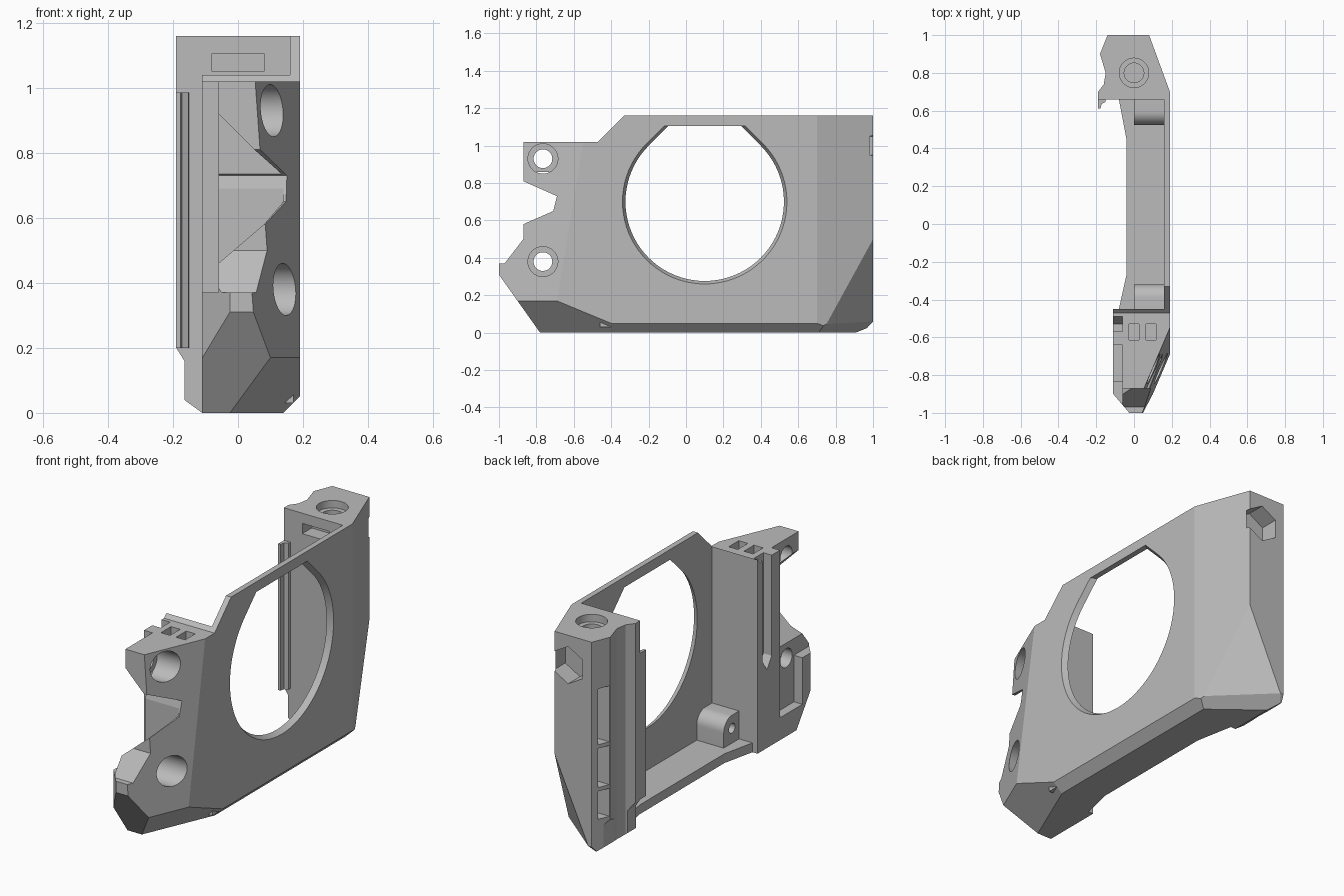
import bpy, bmesh, math
from mathutils import Vector

cube = bpy.data.objects.get("Cube")
if cube:
    bpy.data.objects.remove(cube, do_unlink=True)

GREY = (0.5, 0.5, 0.5, 1)
mat = bpy.data.materials.new("plain_grey")
mat.use_nodes = True
mat.diffuse_color = GREY
mat.node_tree.nodes["Principled BSDF"].inputs["Base Color"].default_value = GREY


def prism(name, pts, axis, a, b, pts_b=None):
    """Extrude a 2D outline along an axis, optionally lofting to a second outline."""
    def place(p, d):
        return {"x": (d, p[0], p[1]), "y": (p[0], d, p[1]), "z": (p[0], p[1], d)}[axis]
    bm = bmesh.new()
    lo = [bm.verts.new(place(p, a)) for p in pts]
    hi = [bm.verts.new(place(p, b)) for p in (pts_b or pts)]
    bm.faces.new(lo)
    bm.faces.new(hi)
    n = len(pts)
    for i in range(n):
        j = (i + 1) % n
        bm.faces.new((lo[i], lo[j], hi[j], hi[i]))
    bmesh.ops.recalc_face_normals(bm, faces=bm.faces)
    me = bpy.data.meshes.new(name)
    bm.to_mesh(me)
    bm.free()
    me.materials.append(mat)
    ob = bpy.data.objects.new(name, me)
    bpy.context.collection.objects.link(ob)
    return ob


def rect(u0, u1, v0, v1):
    return [(u0, v0), (u1, v0), (u1, v1), (u0, v1)]


def circle(u, v, r, n=40):
    return [(u + r * math.cos(math.tau * i / n), v + r * math.sin(math.tau * i / n)) for i in range(n)]


def teardrop(u, v, r, top):
    """Circle with tangent slopes above, cut flat at the top."""
    arc = [math.radians(135 + 270 * i / 60) for i in range(61)]
    half = r * math.sqrt(2) - (top - v)
    return [(u + r * math.cos(t), v + r * math.sin(t)) for t in arc] + [(u + half, top), (u - half, top)]


def cut(target, cutter):
    cutter.hide_render = True
    mod = target.modifiers.new("cut", "BOOLEAN")
    mod.operation = "DIFFERENCE"
    mod.solver = "EXACT"
    mod.object = cutter
    bpy.context.view_layer.update()
    bpy.ops.object.select_all(action="DESELECT")
    bpy.context.view_layer.objects.active = target
    target.select_set(True)
    bpy.ops.object.modifier_apply(modifier=mod.name)
    bpy.data.objects.remove(cutter, do_unlink=True)


def carve(target, pts, axis, a, b, pts_b=None):
    cut(target, prism("cutter", pts, axis, a, b, pts_b))


def shave(target, p, q, r):
    """Remove everything outside the plane through three points."""
    p, q, r = Vector(p), Vector(q), Vector(r)
    n = (q - p).cross(r - p).normalized()
    if n.dot(p - Vector((0, 0, 0.5))) < 0:
        n.negate()
    block = prism("cutter", rect(-3, 3, -3, 3), "z", 0, 3)
    block.rotation_euler = n.to_track_quat("Z", "Y").to_euler()
    block.location = p
    cut(target, block)


# Solid body from the side outline
body = prism("frame_body", [
    (-0.78, 0), (0.945, 0), (1, 0.06), (1, 1.16), (-0.33, 1.16), (-0.47, 1.02),
    (-0.87, 1.02), (-0.87, 0.81), (-0.69, 0.73), (-0.71, 0.65), (-0.87, 0.58),
    (-0.87, 0.5), (-0.97, 0.37), (-1, 0.37), (-1, 0.31)], "x", -0.25, 0.19)

# Outline of the inner side in plan
carve(body, [
    (-0.4, -1.11), (0.07, -1.11), (-0.025, -1), (-0.11, -0.9), (-0.11, -0.45),
    (-0.08, -0.45), (-0.04, -0.27), (-0.04, 0.45), (-0.08, 0.66), (-0.19, 0.66),
    (-0.19, 0.7), (-0.16, 0.74), (-0.15, 0.8), (-0.18, 0.9), (-0.14, 1),
    (-0.14, 1.1), (-0.4, 1.1)], "z", -0.1, 1.3)

# Open bay between the two posts, leaving side wall and floor
carve(body, rect(-0.4, 0.16, -0.45, 0.66), "z", 0.05, 1.3)

# Outer facets: front bevel, bottom chamfers, rear bevel and rear corner
shave(body, (0.19, -0.55, 1.02), (0.19, -0.69, 0.17), (0.1, -0.9, 0.17))
shave(body, (0.19, -0.69, 0.17), (0.19, -0.4, 0.05), (0.1, -0.9, 0.17))
shave(body, (0.19, 0, 0.05), (0.19, 1, 0.05), (0.14, 0, 0))
shave(body, (0.19, 0.7, 0), (0.19, 0.7, 1), (0.08, 1, 0))
shave(body, (0.08, 1, 0.5), (-0.12, 1, 0.06), (0.19, 0.735, 0.045))
shave(body, (0.19, 0.735, 0.045), (-0.12, 1, 0.06), (0.14, 0.71, 0))

# Foot of the rear post
carve(body, [(-0.4, 0.2), (-0.19, 0.2), (-0.165, 0.16), (-0.165, 0.04), (-0.11, 0),
             (-0.11, -0.1), (-0.4, -0.1)], "y", 0.5, 1.2)

# Large round opening with a bevelled rim
carve(body, teardrop(0.1, 0.7, 0.413, 1.105), "x", 0.14, 0.2, teardrop(0.1, 0.7, 0.445, 1.106))

# Recess between the front ears
carve(body, [(-0.3, 0.37), (-0.06, 0.37), (-0.06, 0.46), (0.08, 0.58), (0.14, 0.65),
             (0.14, 0.73), (0.05, 0.81), (-0.06, 0.92), (-0.06, 1.1), (-0.3, 1.1)],
      "y", -1.2, -0.7)

# Pocket and guide groove on the inner side of the front post
carve(body, rect(-0.3, -0.06, -0.83, -0.64), "z", 0.12, 1.2)
carve(body, [(-0.57, 1.2), (-0.57, 0.48), (-0.53, 0.42), (-0.49, 0.48), (-0.49, 1.2)], "x", -0.3, -0.06)

# Two small slots on top of the front post
for x in (0.0, 0.09):
    carve(body, rect(x - 0.027, x + 0.027, -0.615, -0.53), "z", 0.94, 1.2)

# Counterbored screw holes in the ears
for z in (0.93, 0.38):
    carve(body, circle(-0.765, z, 0.05), "x", -0.4, 0.4)
    carve(body, circle(-0.765, z, 0.08), "x", 0.0, 0.4)

# Rear post: top screw hole, nut pocket, front slot and side windows
carve(body, circle(0, 0.8, 0.078), "z", 1.12, 1.3)
carve(body, circle(0, 0.8, 0.052), "z", 1.06, 1.3)
hexagon = [(0.1 * math.sin(math.tau * i / 6), 1 + 0.1 * math.cos(math.tau * i / 6)) for i in range(6)]
carve(body, hexagon, "y", 0.9, 1.2)
carve(body, rect(-0.08, 0.08, 1.05, 1.105), "y", 0.5, 0.74)
for z0, z1 in ((0.6, 0.9), (0.37, 0.58), (0.2, 0.35)):
    carve(body, rect(0.905, 0.965, z0, z1), "x", -0.4, -0.07)

# Clip rail on the rear post
rail = prism("clip_rail", [(-0.19, 0.67), (-0.19, 0.612), (-0.177, 0.612), (-0.172, 0.635),
                           (-0.152, 0.645), (-0.15, 0.67)], "z", 0.2, 0.985)

# Screw bosses on the floor, each with one rounded upper corner
bosses = []
for name, flat, side in (("front_boss", -0.46, 1), ("rear_boss", 0.665, -1)):
    arc = [math.radians(90 * i / 10) for i in range(11)]
    outline = [(0, 0.03), (0.14, 0.03)]
    outline += [(0.07 + 0.07 * math.cos(t), 0.13 + 0.07 * math.sin(t)) for t in arc] + [(0, 0.2)]
    boss = prism(name, [(flat + side * u, v) for u, v in outline], "x", 0.0, 0.17)
    carve(boss, circle(flat + side * 0.07, 0.13, 0.026, 24), "x", -0.1, 0.12)
    bosses.append(boss)

# Smooth the curved walls, keep the facets crisp
for ob in [body, rail] + bosses:
    bpy.ops.object.select_all(action="DESELECT")
    bpy.context.view_layer.objects.active = ob
    ob.select_set(True)
    bpy.ops.object.shade_smooth_by_angle(angle=math.radians(12))
